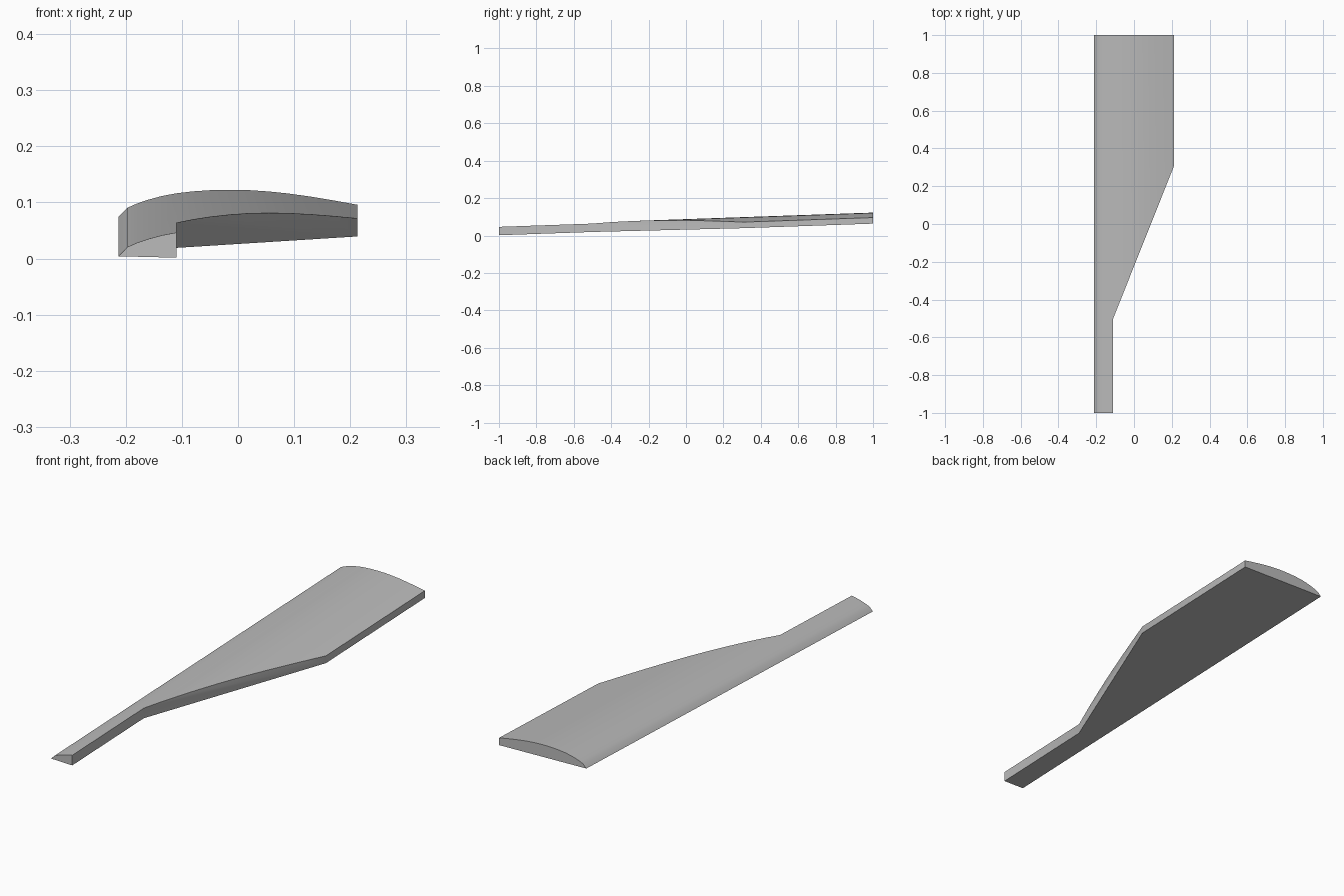
import bpy
import bmesh
import math

default = bpy.data.objects.get("Cube")
if default:
    bpy.data.objects.remove(default, do_unlink=True)

RISE = 0.035      # climb along the blade per unit of length
LEAD, TRAIL = -0.213, 0.213


def prism(name, outline, direction):
    """Closed solid made by sweeping a polygon along a vector."""
    bm = bmesh.new()
    face = bm.faces.new([bm.verts.new(p) for p in outline])
    swept = bmesh.ops.extrude_face_region(bm, geom=[face])["geom"]
    verts = [v for v in swept if isinstance(v, bmesh.types.BMVert)]
    bmesh.ops.translate(bm, verts=verts, vec=direction)
    bmesh.ops.recalc_face_normals(bm, faces=bm.faces)
    mesh = bpy.data.meshes.new(name)
    bm.to_mesh(mesh)
    bm.free()
    obj = bpy.data.objects.new(name, mesh)
    bpy.context.collection.objects.link(obj)
    return obj


# Aerofoil section: flat underside, cambered top, blunt trailing edge
section = [
    (LEAD, 0.004), (-0.197, 0.0205), (-0.18, 0.028), (-0.16, 0.0348),
    (-0.135, 0.0415), (-0.11, 0.0462), (-0.08, 0.0497), (-0.05, 0.0517),
    (-0.015, 0.0525), (0.02, 0.0518), (0.055, 0.0495), (0.09, 0.0458),
    (0.13, 0.0402), (0.17, 0.0336), (TRAIL, 0.0258), (TRAIL, -0.0065),
]
blade = prism("blade", [(x, -1, z) for x, z in section], (0, 2, 2 * RISE))

# Cutter that trims the trailing side down to the narrow shank
trim = [(-0.11, -1.2), (-0.11, -0.5), (TRAIL, 0.31), (0.4, 0.31), (0.4, -1.2)]
cutter = prism("trim_cutter", [(x, y, -0.5) for x, y in trim], (0, 0, 1))
cutter.hide_render = True

cut = blade.modifiers.new("trim", "BOOLEAN")
cut.operation = "DIFFERENCE"
cut.solver = "EXACT"
cut.object = cutter
bpy.ops.object.select_all(action="DESELECT")
blade.select_set(True)
bpy.context.view_layer.objects.active = blade
bpy.ops.object.modifier_apply(modifier=cut.name)
bpy.data.objects.remove(cutter, do_unlink=True)

# Single grey finish
grey = bpy.data.materials.new("grey")
grey.use_nodes = True
colour = (0.5, 0.5, 0.5, 1)
grey.diffuse_color = colour
grey.node_tree.nodes["Principled BSDF"].inputs["Base Color"].default_value = colour
blade.data.materials.clear()
blade.data.materials.append(grey)

bpy.ops.object.shade_smooth_by_angle(angle=math.radians(30))
